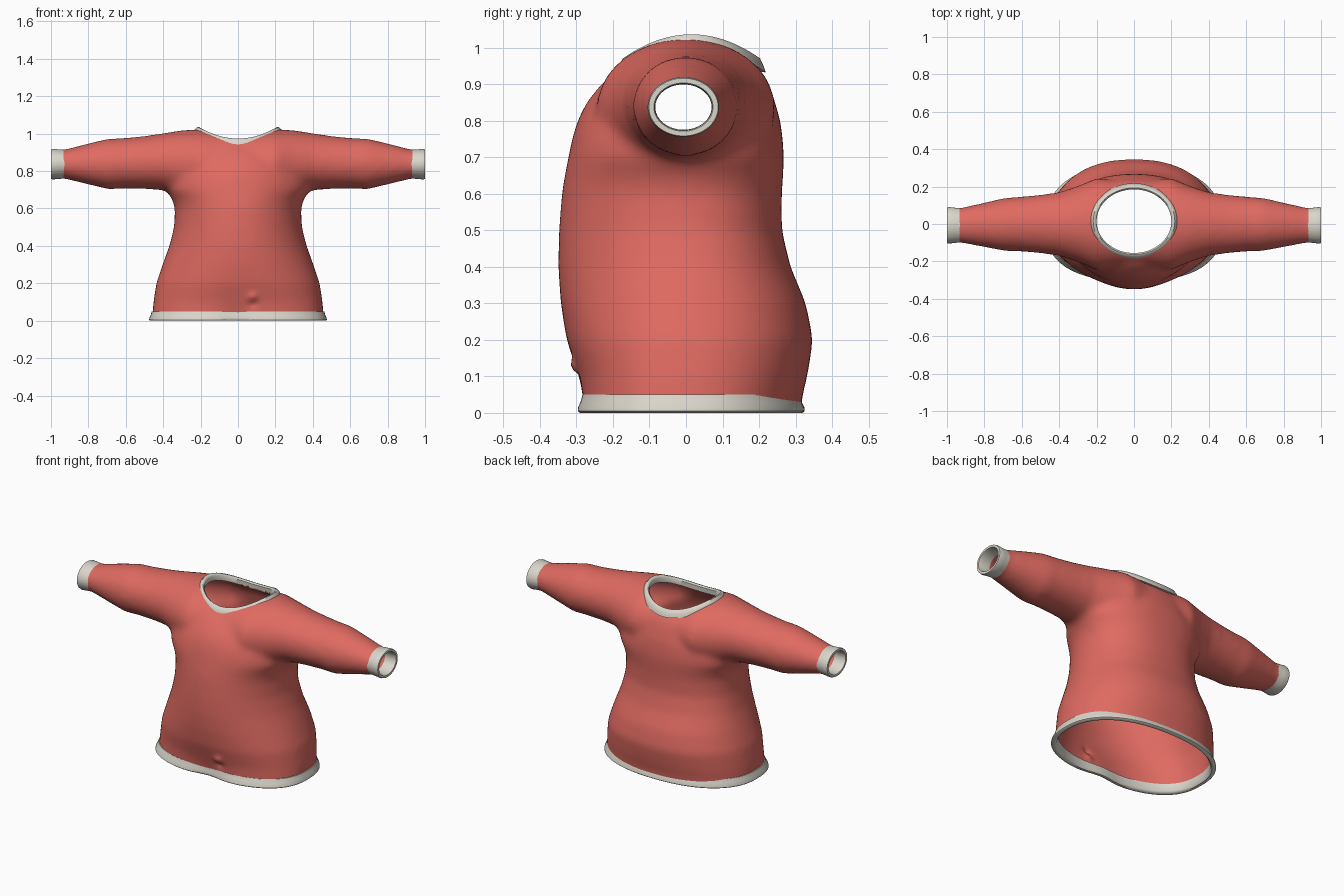
import bpy, bmesh, math
from mathutils import Vector

cube = bpy.data.objects.get("Cube")
if cube:
    bpy.data.objects.remove(cube, do_unlink=True)


def material(name, rgb):
    m = bpy.data.materials.new(name)
    m.use_nodes = True
    m.diffuse_color = (*rgb, 1)
    m.node_tree.nodes["Principled BSDF"].inputs["Base Color"].default_value = (*rgb, 1)
    m.node_tree.nodes["Principled BSDF"].inputs["Roughness"].default_value = 0.8
    return m


RED = material("coral red cloth", (0.74, 0.145, 0.12))
CREAM = material("cream trim", (0.70, 0.67, 0.60))
SIDES = 96
ANGLES = [2 * math.pi * i / SIDES for i in range(SIDES)]


def loft(bm, rings, closed=False):
    """Skin a list of point rings; cap the ends, or join last to first."""
    loops = [[bm.verts.new(p) for p in ring] for ring in rings]
    pairs = list(zip(loops, loops[1:])) + ([(loops[-1], loops[0])] if closed else [])
    for a, b in pairs:
        for i in range(SIDES):
            j = (i + 1) % SIDES
            bm.faces.new((a[i], a[j], b[j], b[i]))
    if not closed:
        bm.faces.new(loops[0])
        bm.faces.new(loops[-1])
    bmesh.ops.recalc_face_normals(bm, faces=bm.faces)


def make_object(name, bm, mat):
    mesh = bpy.data.meshes.new(name)
    bm.to_mesh(mesh)
    bm.free()
    mesh.materials.append(mat)
    ob = bpy.data.objects.new(name, mesh)
    bpy.context.collection.objects.link(ob)
    return ob


def activate(ob):
    bpy.ops.object.select_all(action="DESELECT")
    ob.select_set(True)
    bpy.context.view_layer.objects.active = ob


def apply(ob, kind, **settings):
    activate(ob)
    mod = ob.modifiers.new(kind.title(), kind)
    for key, value in settings.items():
        setattr(mod, key, value)
    bpy.ops.object.modifier_apply(modifier=mod.name)


def smooth(ob, angle):
    activate(ob)
    bpy.ops.object.shade_smooth_by_angle(angle=math.radians(angle))


def spow(v, e):
    return math.copysign(abs(v) ** e, v)


def torso_ring(z, half_width, front, back, grow=0.0):
    """Horizontal section: fuller towards the hem, pulled in at front centre."""
    low = max(0, min(1, 1 - z / 0.35))
    ring = []
    for a in ANGLES:
        c, s = math.cos(a), math.sin(a)
        e = 0.88 if s > 0 else 1 - 0.22 * low
        x = (half_width + grow) * spow(c, e)
        y = ((back if s > 0 else front) + grow) * spow(s, e)
        if s < 0:
            y += 0.025 * math.exp(-(x / 0.1) ** 2) * max(0, min(1, 1 - z / 0.12))
        ring.append((x, y, z))
    return ring


# Torso: height, half width, front depth, back depth
TORSO = [
    (-0.06, 0.46, 0.285, 0.312), (0.04, 0.457, 0.29, 0.317), (0.1, 0.452, 0.297, 0.332),
    (0.2, 0.437, 0.327, 0.348), (0.3, 0.403, 0.343, 0.328), (0.4, 0.367, 0.35, 0.286),
    (0.5, 0.342, 0.348, 0.262), (0.6, 0.337, 0.34, 0.262), (0.65, 0.352, 0.332, 0.266),
    (0.7, 0.385, 0.322, 0.268), (0.75, 0.38, 0.312, 0.265), (0.8, 0.36, 0.297, 0.258),
    (0.85, 0.33, 0.272, 0.244), (0.9, 0.3, 0.232, 0.228), (0.95, 0.27, 0.175, 0.195),
    (1.0, 0.23, 0.09, 0.11), (1.02, 0.2, 0.03, 0.04)]
# Sleeve: distance from centre, height, vertical radius, depth radius
SLEEVE = [
    (0.0, 0.835, 0.185, 0.225), (0.2, 0.837, 0.187, 0.245), (0.3, 0.84, 0.178, 0.203),
    (0.4, 0.85, 0.152, 0.17), (0.5, 0.846, 0.141, 0.156), (0.62, 0.841, 0.134, 0.145),
    (0.69, 0.838, 0.136, 0.142), (0.8, 0.838, 0.11, 0.119), (0.93, 0.837, 0.077, 0.093),
    (1.05, 0.837, 0.077, 0.093)]


def sleeve_ring(x, z, rz, ry):
    shift = -0.007 * min(1, max(0, (abs(x) - 0.6) / 0.3))
    return [(x, shift + ry * math.cos(a), z + rz * math.sin(a)) for a in ANGLES]


# Shirt body: torso and sleeves fused and softened
bm = bmesh.new()
loft(bm, [torso_ring(*row) for row in TORSO])
arms = [(-x, *rest) for x, *rest in reversed(SLEEVE[1:])] + SLEEVE
loft(bm, [sleeve_ring(*row) for row in arms])
body = make_object("shirt_body", bm, RED)
apply(body, "REMESH", mode="VOXEL", voxel_size=0.016)
apply(body, "SMOOTH", factor=0.5, iterations=12)

# Openings for the hem, wrists and neck
bm = bmesh.new()
bm.from_mesh(body.data)
for point, normal in (((0, 0, 0.025), (0, 0, -1)), ((0.95, 0, 0), (1, 0, 0)),
                      ((-0.95, 0, 0), (-1, 0, 0))):
    bmesh.ops.bisect_plane(bm, geom=bm.verts[:] + bm.edges[:] + bm.faces[:],
                           plane_co=point, plane_no=normal, clear_outer=True)
NECK_Y, NECK_RX, NECK_RY = 0.015, 0.208, 0.18


def neck_distance(p):
    return math.hypot(p.x / NECK_RX, (p.y - NECK_Y) / NECK_RY)


inside = [f for f in bm.faces
          if f.calc_center_median().z > 0.85 and neck_distance(f.calc_center_median()) < 1]
bmesh.ops.delete(bm, geom=inside, context="FACES")
for v in bm.verts:
    if v.is_boundary and v.co.z > 0.85 and abs(v.co.x) < 0.4:
        d = neck_distance(v.co)
        v.co.x /= d
        v.co.y = NECK_Y + (v.co.y - NECK_Y) / d

# Small pucker low on the front
for v in bm.verts:
    if v.co.y < 0:
        for z, push in ((0.125, -0.016), (0.09, 0.012)):
            d = (Vector((v.co.x, v.co.z)) - Vector((0.08, z))).length
            v.co.y += push * math.exp(-(d / 0.022) ** 2)
bm.to_mesh(body.data)
bm.free()
apply(body, "SOLIDIFY", thickness=0.012, offset=-1)
smooth(body, 50)

# Hem band: height, outward growth
bm = bmesh.new()
profile = [(0.05, 0.004), (0.03, 0.01), (0.015, 0.017), (0.005, 0.018), (0.0, 0.012),
           (0.0, -0.004), (0.01, -0.012), (0.05, -0.014)]
loft(bm, [torso_ring(z, 0.457, 0.287, 0.307, grow) for z, grow in profile], closed=True)
smooth(make_object("hem_band", bm, CREAM), 50)

# Neck band: x radius, y radius, height at the shoulders, height front and back
bm = bmesh.new()
profile = [(0.234, 0.203, 1.005, 0.932), (0.23, 0.198, 1.024, 0.948), (0.218, 0.188, 1.036, 0.97),
           (0.208, 0.178, 1.035, 0.974), (0.2, 0.17, 1.025, 0.966), (0.203, 0.173, 0.995, 0.935)]
loft(bm, [[(rx * math.cos(a), NECK_Y + ry * math.sin(a),
            side * math.cos(a) ** 2 + mid * math.sin(a) ** 2) for a in ANGLES]
          for rx, ry, side, mid in profile], closed=True)
smooth(make_object("neck_band", bm, CREAM), 50)

# Cuffs: distance from centre, vertical radius, depth radius
profile = [(0.928, 0.077, 0.092), (0.96, 0.079, 0.094), (0.99, 0.082, 0.098),
           (1.0, 0.079, 0.095), (1.0, 0.066, 0.081), (0.99, 0.063, 0.078), (0.928, 0.062, 0.077)]
for side, label in ((1, "left"), (-1, "right")):
    bm = bmesh.new()
    loft(bm, [sleeve_ring(side * x, 0.837, rz, ry) for x, rz, ry in profile], closed=True)
    smooth(make_object(label + "_cuff", bm, CREAM), 50)
